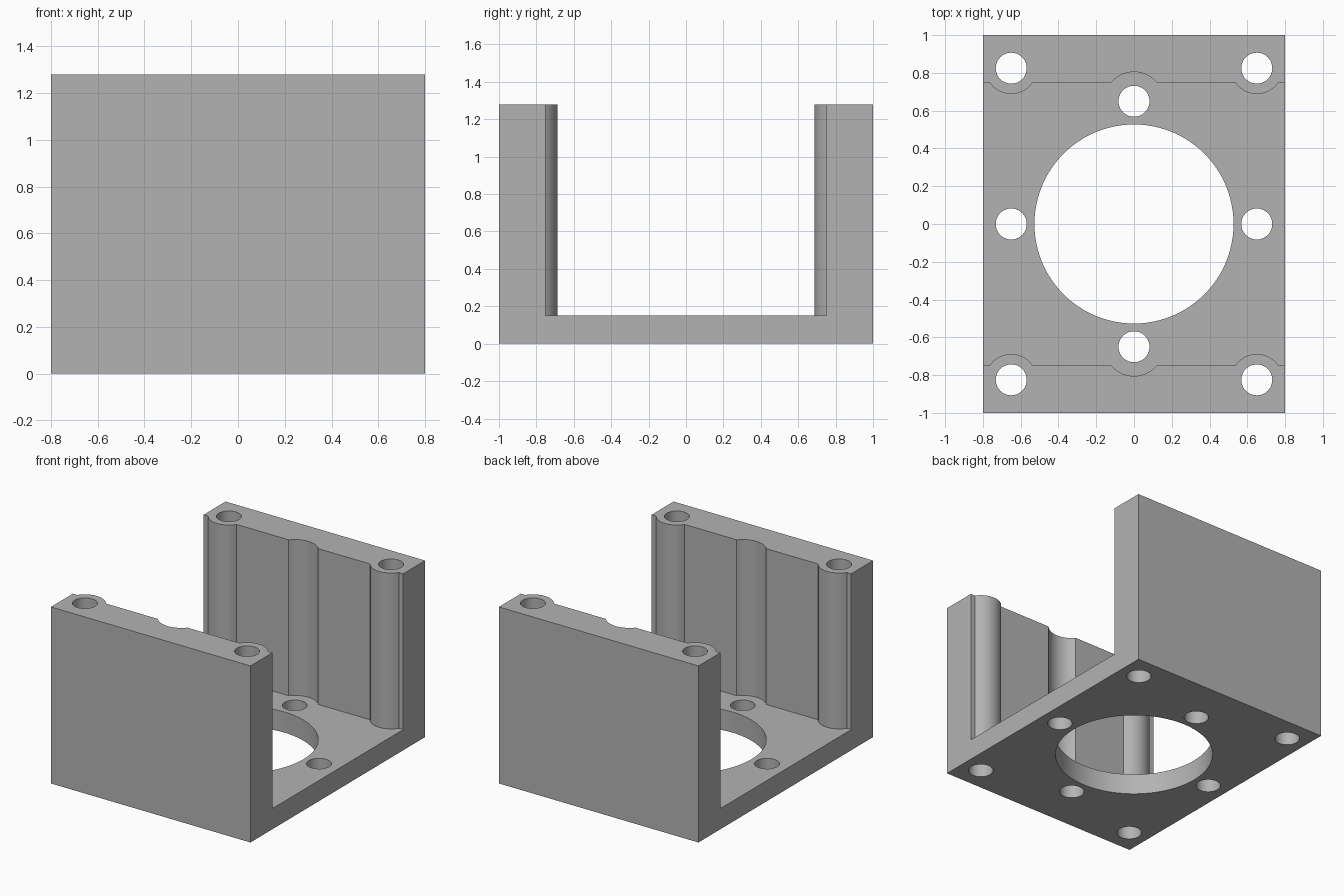
import bpy, bmesh
from math import sin, cos, asin, pi, radians

cube = bpy.data.objects.get("Cube")
if cube:
    bpy.data.objects.remove(cube, do_unlink=True)

WIDTH, DEPTH, HEIGHT = 1.6, 2.0, 1.28
FLOOR, WALL_Y = 0.15, 0.75
HOLE_R, BORE_R = 0.082, 0.527
BOSS_X, BOSS_Y, BOSS_R = 0.65, 0.825, 0.137
NOTCH_Y, NOTCH_R = 0.65, 0.155

grey = bpy.data.materials.new("plain grey")
grey.use_nodes = True
colour = (0.45, 0.45, 0.45, 1)
grey.diffuse_color = colour
grey.node_tree.nodes["Principled BSDF"].inputs["Base Color"].default_value = colour


def prism(name, outline, z0, z1):
    """Extrude a closed outline from z0 to z1."""
    bm = bmesh.new()
    face = bm.faces.new([bm.verts.new((x, y, z0)) for x, y in outline])
    top = bmesh.ops.extrude_face_region(bm, geom=[face])["geom"]
    for v in top:
        if isinstance(v, bmesh.types.BMVert):
            v.co.z = z1
    bmesh.ops.recalc_face_normals(bm, faces=bm.faces)
    mesh = bpy.data.meshes.new(name)
    bm.to_mesh(mesh)
    bm.free()
    mesh.materials.append(grey)
    obj = bpy.data.objects.new(name, mesh)
    bpy.context.collection.objects.link(obj)
    return obj


def circle(x, y, r, n):
    return [(x + r * cos(2 * pi * i / n), y + r * sin(2 * pi * i / n)) for i in range(n)]


def wall_arc(x, y, r, n=24):
    """Arc that starts and ends on the wall line, running towards +x."""
    a = asin((WALL_Y - y) / r)
    if y > WALL_Y:                      # boss bulging into the channel
        start, end = pi - a, 2 * pi + a
    else:                               # notch cut into the wall
        start, end = pi - a, a
    return [(x + r * cos(start + (end - start) * i / n),
             y + r * sin(start + (end - start) * i / n)) for i in range(n + 1)]


def cut(target, cutter):
    cutter.hide_render = True
    mod = target.modifiers.new("cut", 'BOOLEAN')
    mod.operation, mod.solver, mod.object = 'DIFFERENCE', 'EXACT', cutter
    bpy.context.view_layer.objects.active = target
    bpy.ops.object.modifier_apply(modifier=mod.name)
    bpy.data.objects.remove(cutter, do_unlink=True)


# Solid block
w, d = WIDTH / 2, DEPTH / 2
bracket = prism("motor_bracket", [(-w, -d), (w, -d), (w, d), (-w, d)], 0, HEIGHT)

# Open channel between the walls, shaped by the bosses and notches
side = [(-1, WALL_Y)]
side += wall_arc(-BOSS_X, BOSS_Y, BOSS_R)
side += wall_arc(0, NOTCH_Y, NOTCH_R)
side += wall_arc(BOSS_X, BOSS_Y, BOSS_R)
side += [(1, WALL_Y)]
channel = side + [(x, -y) for x, y in reversed(side)]
cut(bracket, prism("channel_cutter", channel, FLOOR, 2))

# Central bore, floor screw holes and corner boss holes
holes = [(0, 0, BORE_R, 96)]
for s in (-1, 1):
    holes += [(s * BOSS_X, 0, HOLE_R, 40), (0, s * NOTCH_Y, HOLE_R, 40)]
    holes += [(s * BOSS_X, t * BOSS_Y, HOLE_R, 40) for t in (-1, 1)]
for x, y, r, n in holes:
    cut(bracket, prism("hole_cutter", circle(x, y, r, n), -1, 2))

# Smooth round surfaces, keep edges sharp
bpy.ops.object.select_all(action='DESELECT')
bracket.select_set(True)
bpy.context.view_layer.objects.active = bracket
bpy.ops.object.shade_smooth_by_angle(angle=radians(25))
